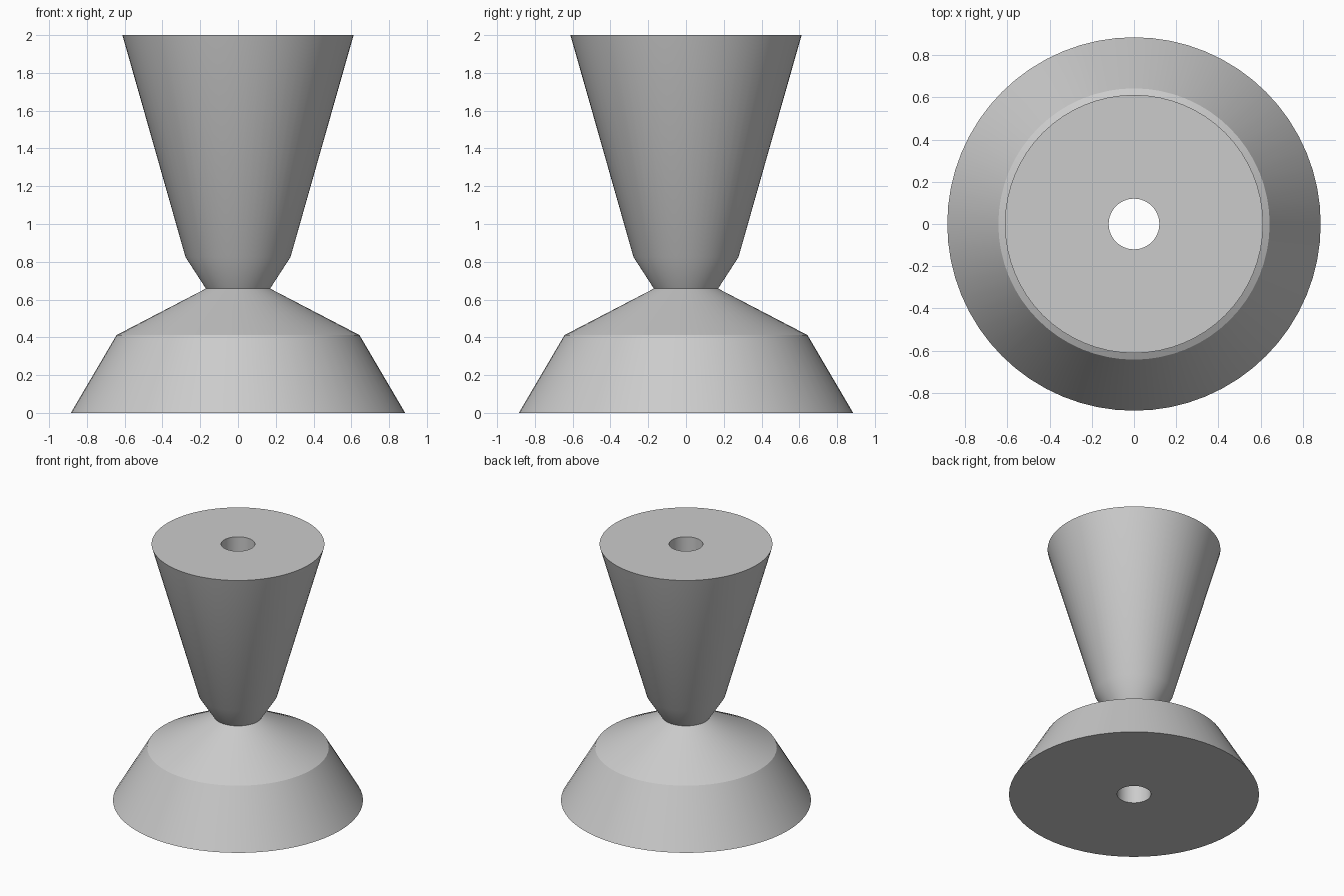
import bpy
import bmesh
import math
from mathutils import Matrix, Vector

cube = bpy.data.objects.get("Cube")
if cube:
    bpy.data.objects.remove(cube, do_unlink=True)

SEGMENTS = 64

grey = bpy.data.materials.new("plain grey")
grey.use_nodes = True
colour = (0.6, 0.6, 0.6, 1)
grey.diffuse_color = colour
grey.node_tree.nodes["Principled BSDF"].inputs["Base Color"].default_value = colour


def lathe(name, profile, material):
    """Turn a closed (radius, height) outline around the z axis."""
    bm = bmesh.new()
    rings = []
    for radius, height in profile:
        place = Matrix.Translation(Vector((0, 0, height)))
        rings.append(bmesh.ops.create_circle(
            bm, segments=SEGMENTS, radius=radius, matrix=place)["verts"])
    for lower, upper in zip(rings, rings[1:] + rings[:1]):
        for i in range(SEGMENTS):
            j = (i + 1) % SEGMENTS
            bm.faces.new((lower[i], lower[j], upper[j], upper[i]))
    bmesh.ops.recalc_face_normals(bm, faces=bm.faces)
    mesh = bpy.data.meshes.new(name)
    bm.to_mesh(mesh)
    bm.free()
    mesh.materials.append(material)
    obj = bpy.data.objects.new(name, mesh)
    bpy.context.collection.objects.link(obj)
    bpy.ops.object.select_all(action="DESELECT")
    obj.select_set(True)
    bpy.context.view_layer.objects.active = obj
    bpy.ops.object.shade_smooth_by_angle(angle=math.radians(30))
    return obj


# Turned body: flared base, narrow waist, tapered upper cone and a through bore
bore = 0.12
lathe("turned_body", [
    (bore, 0), (0.885, 0), (0.643, 0.412),
    (0.17, 0.658), (0.278, 0.825),
    (0.612, 2), (bore, 2),
], grey)
